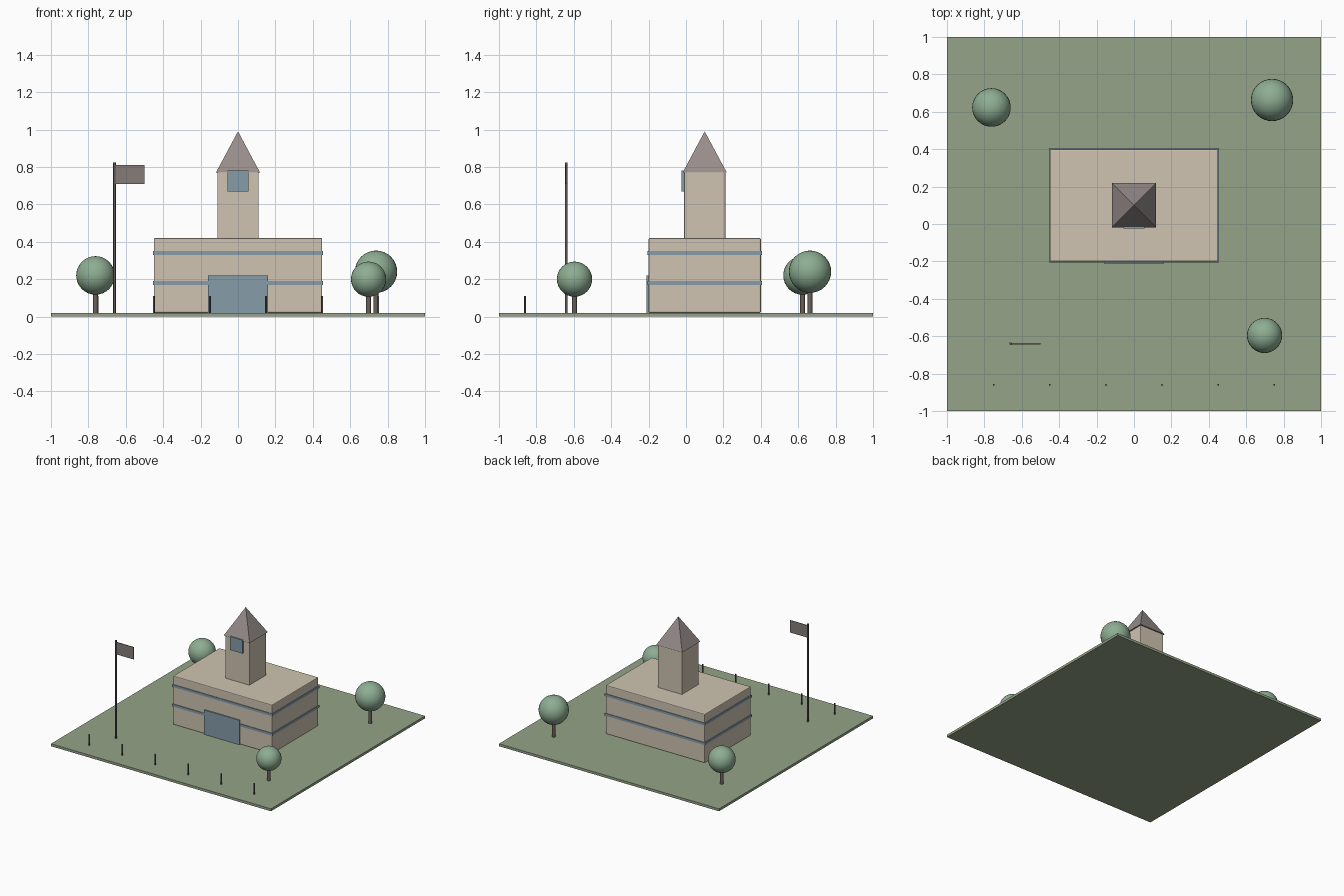
import bpy
import math

if "Cube" in bpy.data.objects:
    bpy.data.objects.remove(bpy.data.objects["Cube"])


def material(name, rgb):
    m = bpy.data.materials.new(name)
    m.diffuse_color = (*rgb, 1)
    m.use_nodes = True
    m.node_tree.nodes["Principled BSDF"].inputs["Base Color"].default_value = m.diffuse_color
    return m


GRASS = material("grass", (0.30, 0.37, 0.25))
STONE = material("stone", (0.62, 0.55, 0.44))
GLASS = material("glass", (0.24, 0.34, 0.40))
ROOF = material("roof", (0.31, 0.27, 0.26))
METAL = material("dark_metal", (0.12, 0.10, 0.10))
BARK = material("bark", (0.15, 0.12, 0.10))
LEAF = material("leaf", (0.27, 0.42, 0.29))
FLAG = material("flag_cloth", (0.24, 0.20, 0.19))


def finish(name, mat):
    o = bpy.context.object
    o.name = name
    o.data.materials.append(mat)
    return o


def box(name, x, y, z, mat, bevel=0):
    """Box from (min, max) ranges on each axis."""
    bpy.ops.mesh.primitive_cube_add(size=1, location=[sum(r) / 2 for r in (x, y, z)])
    o = finish(name, mat)
    size = [r[1] - r[0] for r in (x, y, z)]
    for v in o.data.vertices:
        v.co = [c * s for c, s in zip(v.co, size)]
    if bevel:
        b = o.modifiers.new("bevel", 'BEVEL')
        b.width = bevel
        b.segments = 2
    return o


def post(name, x, y, z0, z1, r, mat, sides=12):
    bpy.ops.mesh.primitive_cylinder_add(vertices=sides, radius=r, depth=z1 - z0,
                                        location=(x, y, (z0 + z1) / 2))
    o = finish(name, mat)
    bpy.ops.object.shade_smooth_by_angle(angle=math.radians(40))
    return o


# Lawn
box("lawn", (-1, 1), (-1, 1), (0, 0.02), GRASS)

# Main hall with two window bands and entrance
box("hall", (-0.45, 0.45), (-0.2, 0.4), (0.02, 0.42), STONE, 0.006)
for i, z in enumerate((0.18, 0.34)):
    box(f"window_band_{i + 1}", (-0.455, 0.455), (-0.205, 0.405),
        (z - 0.01, z + 0.01), GLASS)
box("entrance", (-0.16, 0.16), (-0.21, -0.19), (0.02, 0.22), GLASS)

# Tower, its window and pyramid roof
box("tower", (-0.11, 0.11), (-0.01, 0.21), (0.41, 0.77), STONE, 0.003)
box("tower_window", (-0.055, 0.055), (-0.023, 0.0), (0.67, 0.78), GLASS)
bpy.ops.mesh.primitive_cone_add(vertices=4, radius1=0.118 * math.sqrt(2), radius2=0, depth=0.22,
                                location=(0, 0.1, 0.88), rotation=(0, 0, math.pi / 4))
finish("tower_roof", ROOF)

# Flagpole and flag
post("flagpole", -0.66, -0.64, 0.02, 0.823, 0.007, METAL)
box("flag", (-0.66, -0.5), (-0.643, -0.637), (0.71, 0.81), FLAG)

# Row of bollards
for i in range(6):
    post(f"bollard_{i + 1}", -0.75 + 0.3 * i, -0.86, 0.02, 0.11, 0.005, METAL)

# Trees
for i, (x, y, z, r) in enumerate(((-0.762, 0.623, 0.22, 0.103),
                                  (0.738, 0.663, 0.24, 0.113),
                                  (0.698, -0.596, 0.20, 0.094))):
    post(f"tree_trunk_{i + 1}", x, y, 0.02, z, 0.013, BARK)
    bpy.ops.mesh.primitive_uv_sphere_add(segments=32, ring_count=16, radius=r, location=(x, y, z))
    finish(f"tree_crown_{i + 1}", LEAF)
    bpy.ops.object.shade_smooth_by_angle(angle=math.radians(40))
